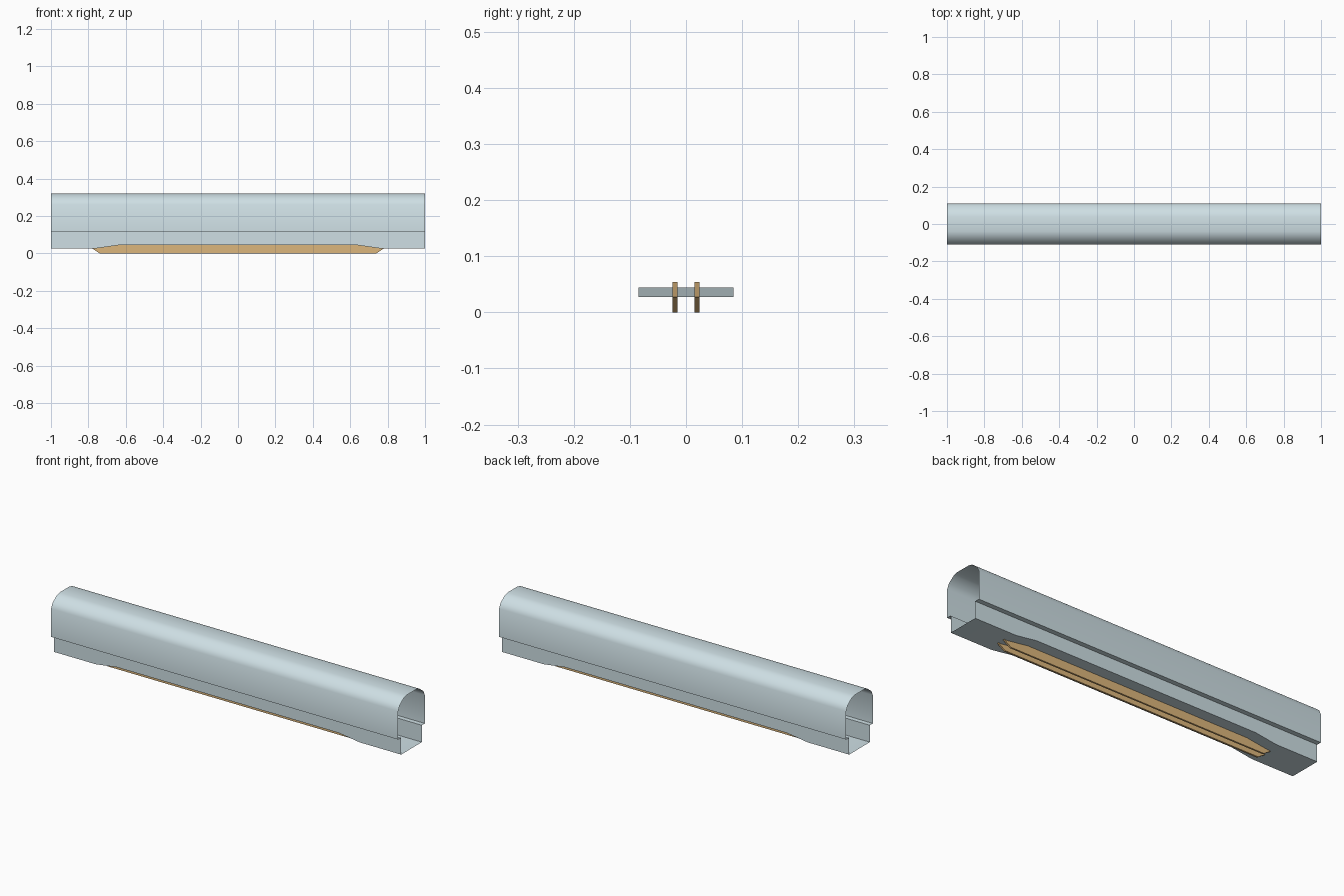
import bpy, bmesh, math

if "Cube" in bpy.data.objects:
    bpy.data.objects.remove(bpy.data.objects["Cube"])

def material(name, rgb):
    m = bpy.data.materials.new(name)
    m.diffuse_color = (*rgb, 1)
    m.use_nodes = True
    m.node_tree.nodes["Principled BSDF"].inputs["Base Color"].default_value = m.diffuse_color
    return m

shell_mat = material("pale_blue_metal", (0.62, 0.74, 0.78))
gear_mat = material("ochre", (0.72, 0.47, 0.2))

def finish(name, bm, mat, smooth=False):
    me = bpy.data.meshes.new(name)
    bm.to_mesh(me)
    bm.free()
    me.materials.append(mat)
    ob = bpy.data.objects.new(name, me)
    bpy.context.collection.objects.link(ob)
    if smooth:
        bpy.ops.object.select_all(action='DESELECT')
        ob.select_set(True)
        bpy.context.view_layer.objects.active = ob
        bpy.ops.object.shade_smooth_by_angle(angle=math.radians(35))
    return ob

def loft(name, sections, mat):
    """Open sheet through a row of (x, [(y, z), ...]) sections."""
    bm = bmesh.new()
    rows = [[bm.verts.new((x, y, z)) for y, z in pts] for x, pts in sections]
    for a, b in zip(rows, rows[1:]):
        for i in range(len(a) - 1):
            bm.faces.new((a[i], a[i + 1], b[i + 1], b[i]))
    return finish(name, bm, mat, True)

# Upper carriage shell: open-ended, with chamfered roof edges and a small ledge below
half = [(0.085, 0.115), (0.11, 0.115), (0.11, 0.262), (0.098, 0.288),
        (0.065, 0.313), (0.04, 0.32)]
profile = half + [(-y, z) for y, z in reversed(half)]
for name, x0, x1 in (("left_end_section", -1, -0.89),
                     ("main_body", -0.89, 0.89),
                     ("right_end_section", 0.89, 1)):
    loft(name, [(x0, profile), (x1, profile)], shell_mat)

# Lower skirt: open-ended trough whose floor rises in the middle
def trough(z):
    return [(-0.085, 0.115), (-0.085, z), (0.085, z), (0.085, 0.115)]

stations = [(-1, 0.027), (-0.76, 0.027), (-0.64, 0.044),
            (0.64, 0.044), (0.76, 0.027), (1, 0.027)]
loft("lower_skirt", [(x, trough(z)) for x, z in reversed(stations)], shell_mat)

# Pair of thin underframe plates
right = [(0.74, 0), (0.78, 0.027), (0.64, 0.054)]
outline = right + [(-x, z) for x, z in reversed(right)]
for name, y in (("front_underframe_plate", -0.02), ("back_underframe_plate", 0.02)):
    bm = bmesh.new()
    face = bm.faces.new([bm.verts.new((x, y - 0.0045, z)) for x, z in outline])
    new = bmesh.ops.extrude_face_region(bm, geom=[face])["geom"]
    bmesh.ops.translate(bm, vec=(0, 0.009, 0),
                        verts=[v for v in new if isinstance(v, bmesh.types.BMVert)])
    bmesh.ops.recalc_face_normals(bm, faces=bm.faces)
    finish(name, bm, gear_mat)
